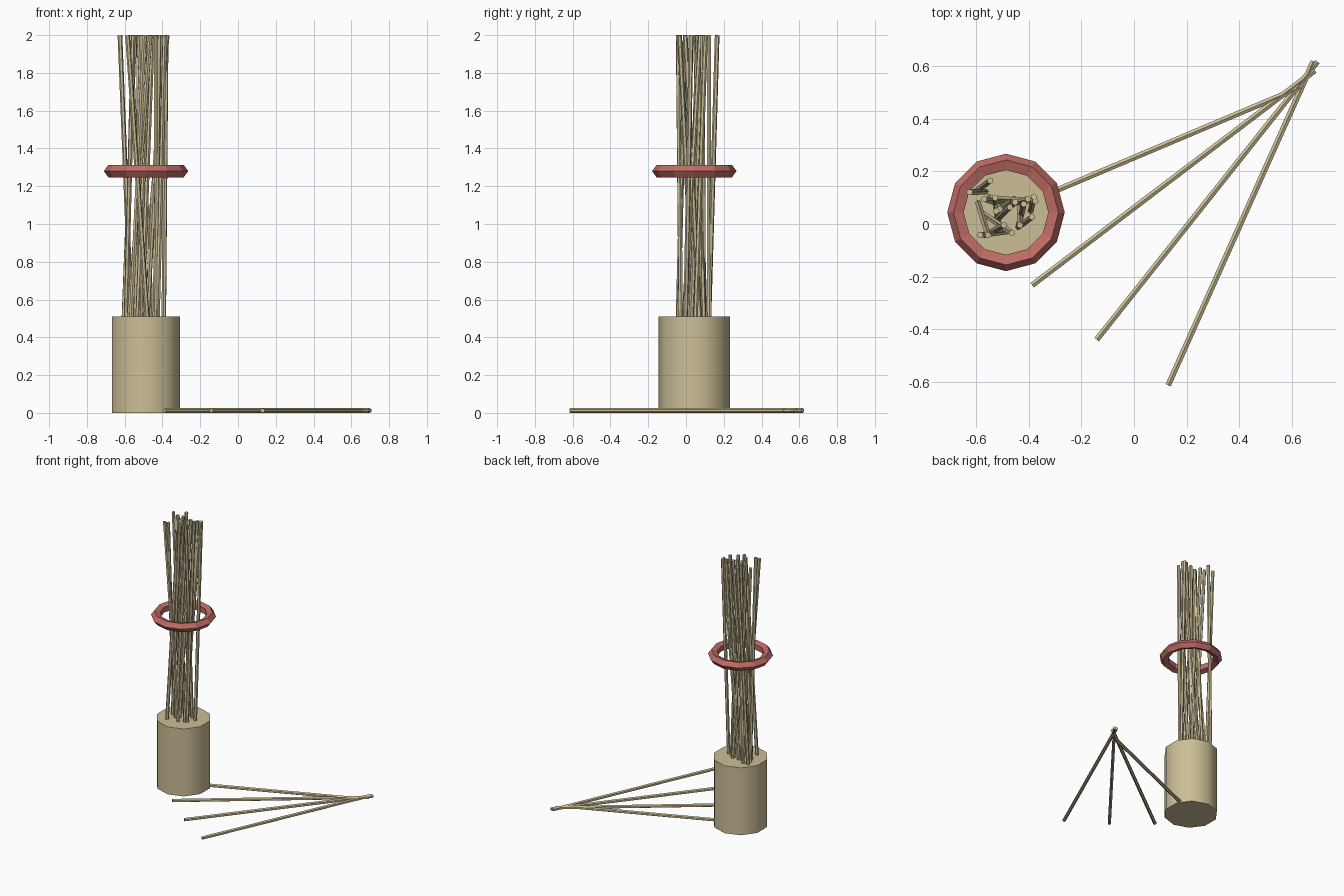
import bpy, math
from mathutils import Vector

if "Cube" in bpy.data.objects:
    bpy.data.objects.remove(bpy.data.objects["Cube"])


def material(name, color):
    m = bpy.data.materials.new(name)
    m.diffuse_color = (*color, 1)
    m.use_nodes = True
    m.node_tree.nodes["Principled BSDF"].inputs["Base Color"].default_value = m.diffuse_color
    return m


WOOD = material("pale_wood", (0.60, 0.52, 0.31))
RED = material("dull_red", (0.52, 0.15, 0.13))
CX, CY = -0.487, 0.044
STICK_R = 0.0125


def finish(name, mat):
    ob = bpy.context.object
    ob.name = name
    ob.data.materials.append(mat)
    return ob


def stick(name, a, b):
    a, b = Vector(a), Vector(b)
    d = b - a
    bpy.ops.mesh.primitive_cylinder_add(
        vertices=6, radius=STICK_R, depth=d.length, location=(a + b) / 2,
        rotation=d.to_track_quat('Z', 'Y').to_euler())
    return finish(name, WOOD)


# Ten-sided container
bpy.ops.mesh.primitive_cylinder_add(vertices=10, radius=0.19, depth=0.51,
                                    location=(CX, CY, 0.255))
finish("container", WOOD)
bpy.ops.object.shade_smooth_by_angle(angle=math.radians(40))

# Low-poly ring around the bundle
bpy.ops.mesh.primitive_torus_add(major_segments=12, minor_segments=5,
                                 major_radius=0.189, minor_radius=0.0345,
                                 location=(CX, CY, 1.28))
finish("ring", RED)
bpy.ops.object.shade_flat()

# Fanned sticks lying on the ground
for i in range(4):
    ang = math.radians(22.9 + 14.32 * i)
    c = Vector((0.022 + 0.128 * i, 0.262 - 0.0865 * i, 0.0125))
    h = Vector((math.cos(ang), math.sin(ang), 0)) * 0.675
    stick(f"ground_stick_{i + 1}", c - h, c + h)

# Standing bundle: top x, y then base x, y
BUNDLE = [
    (-0.625, 0.121, -0.565, 0.123), (-0.547, 0.165, -0.605, 0.121),
    (-0.555, -0.042, -0.593, 0.080), (-0.585, -0.042, -0.480, -0.028),
    (-0.464, -0.034, -0.578, 0.042), (-0.375, 0.087, -0.510, 0.095),
    (-0.380, 0.104, -0.393, 0.050), (-0.388, 0.027, -0.426, -0.002),
    (-0.434, -0.004, -0.434, 0.072), (-0.570, 0.095, -0.495, 0.072),
    (-0.528, 0.100, -0.517, 0.011), (-0.472, 0.064, -0.532, 0.011),
    (-0.510, 0.057, -0.547, 0.102), (-0.419, 0.076, -0.440, -0.011),
    (-0.525, 0.049, -0.456, 0.095), (-0.453, 0.083, -0.510, 0.027),
    (-0.495, -0.004, -0.566, -0.042), (-0.403, 0.095, -0.480, 0.072),
]
for i, (tx, ty, bx, by) in enumerate(BUNDLE):
    stick(f"bundle_stick_{i + 1}", (bx, by, 0.49), (tx, ty, 1.999))
